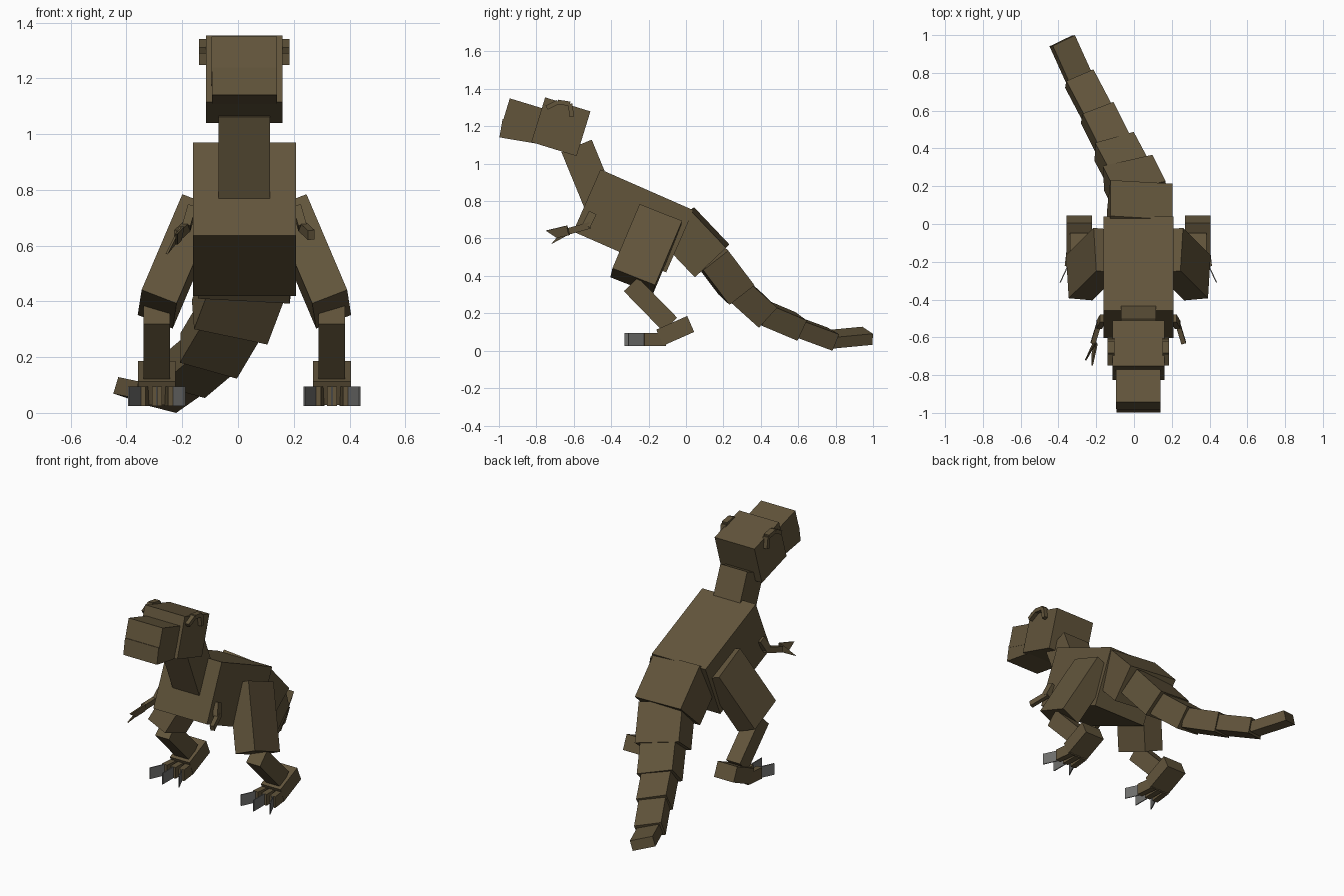
import bpy, bmesh
from mathutils import Vector, Matrix

if "Cube" in bpy.data.objects:
    bpy.data.objects.remove(bpy.data.objects["Cube"])

CX = 0.023  # symmetry plane of the body


def material(name, rgb):
    m = bpy.data.materials.new(name)
    m.diffuse_color = (*rgb, 1)
    m.use_nodes = True
    m.node_tree.nodes["Principled BSDF"].inputs["Base Color"].default_value = m.diffuse_color
    return m


HIDE = material("brown hide", (0.122, 0.09, 0.044))
CLAW = material("grey claw", (0.16, 0.16, 0.155))


def finish(name, bm, mat):
    bmesh.ops.recalc_face_normals(bm, faces=bm.faces[:])
    me = bpy.data.meshes.new(name)
    bm.to_mesh(me)
    bm.free()
    me.materials.append(mat)
    ob = bpy.data.objects.new(name, me)
    bpy.context.collection.objects.link(ob)
    return ob


def box(name, a, b, width, height, right=(1, 0, 0), mat=HIDE):
    """Box whose long axis runs from a to b, with its width along 'right'."""
    a, b = Vector(a), Vector(b)
    d = b - a
    length = d.length
    d.normalize()
    r = Vector(right)
    r = (r - d * r.dot(d)).normalized()
    u = r.cross(d)
    rot = Matrix((r, d, u)).transposed().to_4x4()
    bm = bmesh.new()
    bmesh.ops.create_cube(bm, size=1, matrix=Matrix.Translation((a + b) / 2) @ rot
                          @ Matrix.Diagonal((width, length, height, 1)))
    return finish(name, bm, mat)


def mid(name, a, b, width, height):
    """Box on the centre plane, ends given as (y, z)."""
    return box(name, (CX, *a), (CX, *b), width, height)


def plate(name, points, thickness=0.008, mat=HIDE):
    """Thin flat plate through the given 3D points."""
    bm = bmesh.new()
    f = bm.faces.new([bm.verts.new(p) for p in points])
    f.normal_update()
    n = f.normal * thickness
    ext = bmesh.ops.extrude_face_region(bm, geom=[f], use_keep_orig=True)
    bmesh.ops.translate(bm, vec=n, verts=[v for v in ext["geom"] if isinstance(v, bmesh.types.BMVert)])
    return finish(name, bm, mat)


# Trunk, neck and head
mid("body", (-0.53, 0.803), (-0.033, 0.585), 0.37, 0.363)
mid("neck", (-0.465, 0.803), (-0.585, 1.095), 0.185, 0.175)
mid("head", (-0.79, 1.235), (-0.548, 1.16), 0.275, 0.25)
mid("upper_jaw", (-0.961, 1.287), (-0.77, 1.229), 0.235, 0.13)
mid("lower_jaw", (-0.989, 1.19), (-0.78, 1.155), 0.232, 0.10)

# Tail: joint start, joint end, width, height, sideways tilt
tail = [
    ((0.03, -0.05, 0.68), (0.03, 0.14, 0.48), 0.33, 0.23, (0.32, -0.025, -0.01)),
    ((0.04, 0.13, 0.51), (-0.03, 0.27, 0.325), 0.275, 0.17, (0.26, 0.07, -0.07)),
    ((-0.025, 0.26, 0.34), (-0.105, 0.41, 0.205), 0.22, 0.145, (0.21, 0.06, -0.06)),
    ((-0.10, 0.40, 0.21), (-0.195, 0.59, 0.13), 0.18, 0.12, (0.17, 0.06, -0.045)),
    ((-0.19, 0.58, 0.132), (-0.29, 0.77, 0.062), 0.16, 0.095, (0.145, 0.07, -0.04)),
    ((-0.285, 0.76, 0.06), (-0.38, 0.97, 0.08), 0.135, 0.062, (0.125, 0.055, -0.04)),
]
for i, (a, b, w, h, r) in enumerate(tail):
    box(f"tail_segment_{i + 1}", a, b, w, h, r)

for s, side in ((1, "right"), (-1, "left")):
    def m(x, y, z):
        return (CX + s * x, y, z)

    # Brow ridges on the sides of the head
    brow = [(-0.745, 1.30), (-0.685, 1.33), (-0.62, 1.32), (-0.61, 1.25)]
    for i in range(3):
        box(f"{side}_brow_{i + 1}", m(0.145, *brow[i]), m(0.145, *brow[i + 1]), 0.035, 0.024)

    # Legs
    box(f"{side}_thigh", m(0.167, -0.14, 0.715), m(0.313, -0.285, 0.372), 0.135, 0.245,
        (0.125, s * 0.012, s * 0.05))
    box(f"{side}_shin", m(0.314, -0.295, 0.355), m(0.314, -0.085, 0.14), 0.095, 0.105)
    box(f"{side}_heel", m(0.314, -0.14, 0.07), m(0.314, 0.025, 0.143), 0.135, 0.093)

    # Toes with thin claws
    for k in (-1, 0, 1):
        base, tip = 0.314 + k * 0.045, 0.314 + k * 0.058
        box(f"{side}_toe_{k + 2}", m(base, -0.11, 0.06), m(tip, -0.225, 0.06), 0.036, 0.07)
        box(f"{side}_claw_{k + 2}", m(tip, -0.22, 0.06), m(0.314 + k * 0.1, -0.33 + abs(k) * 0.02, 0.06),
            0.006, 0.07, mat=CLAW)

    # Small arms
    box(f"{side}_upper_arm", m(0.188, -0.50, 0.735), m(0.208, -0.535, 0.665), 0.03, 0.045)
    box(f"{side}_forearm", m(0.205, -0.515, 0.67), m(0.24, -0.63, 0.638), 0.025, 0.035)

# Forked hand, present on the left arm only
plate("left_hand_outer", [(-0.215, -0.62, 0.625), (-0.21, -0.635, 0.67), (-0.26, -0.72, 0.57)])
plate("left_hand_inner", [(-0.21, -0.62, 0.62), (-0.2, -0.635, 0.67), (-0.225, -0.748, 0.643), (-0.225, -0.69, 0.605)])
